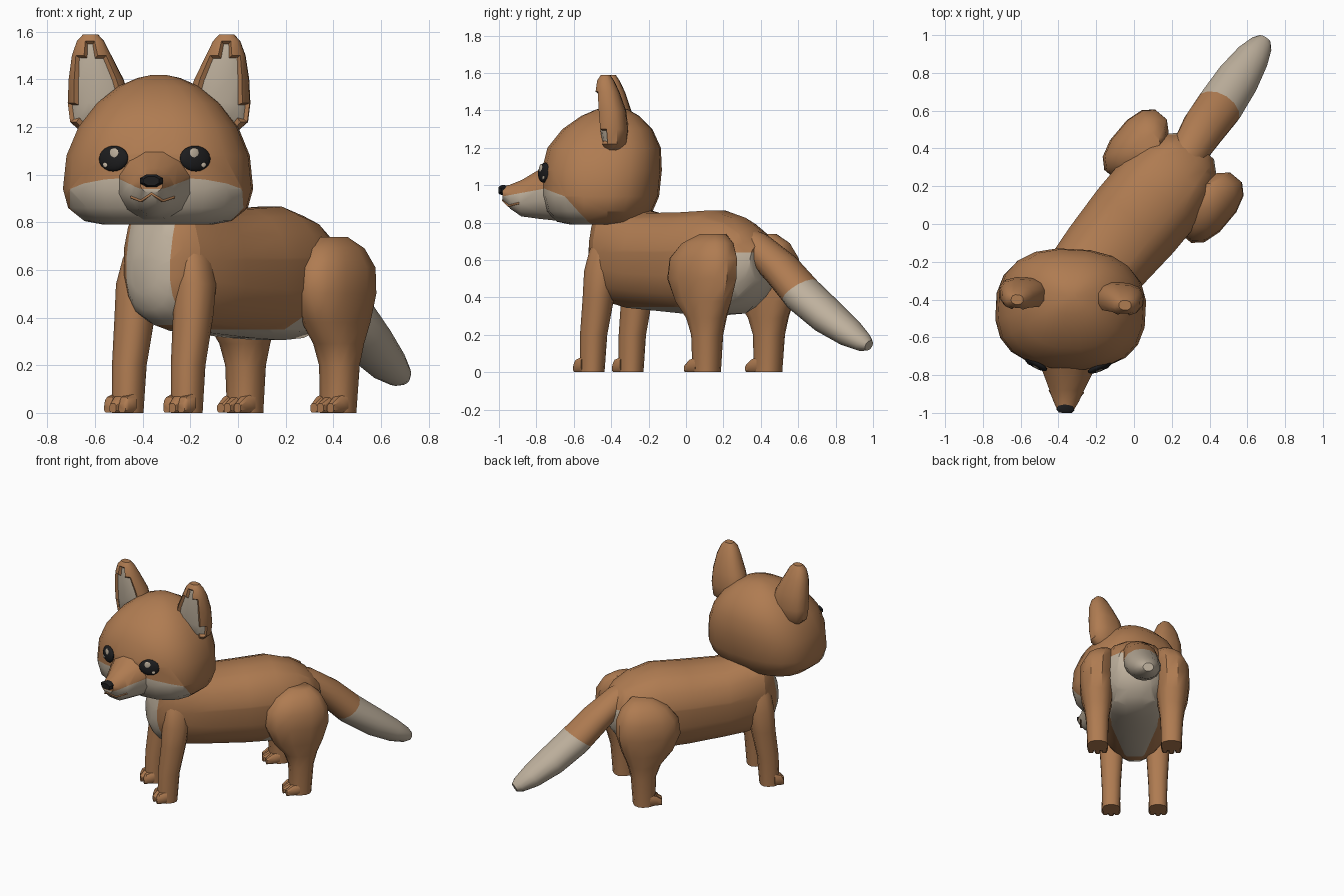
import bpy
import bmesh
from math import sin, cos, pi, radians, copysign
from mathutils import Matrix, Vector

if "Cube" in bpy.data.objects:
    bpy.data.objects.remove(bpy.data.objects["Cube"], do_unlink=True)


def material(name, colour):
    m = bpy.data.materials.new(name)
    m.use_nodes = True
    m.diffuse_color = (*colour, 1)
    m.node_tree.nodes["Principled BSDF"].inputs["Base Color"].default_value = (*colour, 1)
    return m


fur = material("russet fur", (0.43, 0.2, 0.083))
cream = material("cream fur", (0.52, 0.44, 0.34))
black = material("black", (0.012, 0.012, 0.013))

# The trunk is turned away from the head, which looks almost straight ahead
BODY = Matrix.Translation((-0.0575, -0.0625, 0)) @ Matrix.Rotation(radians(-40), 4, "Z")
HEAD = Matrix.Translation((-0.335, -0.45, 0)) @ Matrix.Rotation(radians(-3), 4, "Z")
WORLD = Matrix.Identity(4)


def finish(name, bm, mats, frame, angle=40):
    """Turn a bmesh into a smooth object with sharp creases."""
    bm.transform(frame)
    bmesh.ops.recalc_face_normals(bm, faces=bm.faces)
    mesh = bpy.data.meshes.new(name)
    bm.to_mesh(mesh)
    bm.free()
    for m in mats:
        mesh.materials.append(m)
    mesh.shade_smooth()
    mesh.set_sharp_from_angle(angle=radians(angle))
    ob = bpy.data.objects.new(name, mesh)
    bpy.context.collection.objects.link(ob)
    return ob


def loft(rings, sides=12, power=2.3):
    """Skin rounded sections; each ring is a centre and two half axes."""
    bm = bmesh.new()
    loops = []
    for c, u, v in rings:
        loop = []
        for i in range(sides):
            a = 2 * pi * (i + 0.5) / sides
            p = copysign(abs(cos(a)) ** (2 / power), cos(a))
            q = copysign(abs(sin(a)) ** (2 / power), sin(a))
            loop.append(bm.verts.new(Vector(c) + Vector(u) * p + Vector(v) * q))
        loops.append(loop)
    for a, b in zip(loops, loops[1:]):
        for i in range(sides):
            j = (i + 1) % sides
            bm.faces.new((a[i], a[j], b[j], b[i]))
    bm.faces.new(loops[0][::-1])
    bm.faces.new(loops[-1])
    bmesh.ops.recalc_face_normals(bm, faces=bm.faces)
    return bm


def along_y(y, half, top, bottom):
    return ((0, y, (top + bottom) / 2), (half, 0, 0), (0, 0, (top - bottom) / 2))


def upright(z, x, y, rx, ry):
    return ((x, y, z), (rx, 0, 0), (0, ry, 0))


def paint(bm, cuts, rule):
    """Cut along planes, then colour the faces that satisfy the rule."""
    for co, no in cuts:
        bmesh.ops.bisect_plane(bm, geom=bm.verts[:] + bm.edges[:] + bm.faces[:],
                               plane_co=co, plane_no=no)
    for f in bm.faces:
        f.material_index = int(rule(f.calc_center_median()))


# Trunk with cream chest, belly and rump
trunk = loft([along_y(*r) for r in (
    (-0.525, 0.07, 0.68, 0.50), (-0.495, 0.125, 0.77, 0.43), (-0.46, 0.165, 0.88, 0.39),
    (-0.40, 0.205, 0.90, 0.365), (-0.29, 0.235, 0.89, 0.34), (-0.15, 0.25, 0.855, 0.33),
    (0.10, 0.265, 0.86, 0.31), (0.30, 0.265, 0.87, 0.30), (0.45, 0.235, 0.83, 0.31),
    (0.55, 0.19, 0.77, 0.38), (0.62, 0.11, 0.69, 0.48))], 16)
rump, rise = Vector((0, 0.2, 0.35)), Vector((0, -0.9, 1))
paint(trunk,
      [((0.12, 0, 0), (1, 0, 0)), ((-0.12, 0, 0), (1, 0, 0)), ((0, 0, 0.35), (0, 0, 1)),
       ((0, -0.40, 0), (0, 1, 0)), (rump, rise), ((0, 0, 0.64), (0, 0, 1))],
      lambda c: c.z < 0.35 or (c.y < -0.40 and abs(c.x) < 0.12)
      or (c.z < 0.64 and (c - rump).dot(rise) < 0))
finish("trunk", trunk, (fur, cream), BODY)

# Legs and toes
front_rings = ((0, 0.162, -0.438, 0.062, 0.064), (0.2, 0.161, -0.428, 0.068, 0.07),
               (0.4, 0.16, -0.395, 0.08, 0.08), (0.54, 0.157, -0.38, 0.083, 0.088),
               (0.65, 0.142, -0.37, 0.07, 0.08), (0.74, 0.13, -0.355, 0.04, 0.05))
hind_rings = ((0, 0.255, 0.44, 0.072, 0.072), (0.2, 0.257, 0.445, 0.08, 0.082),
              (0.29, 0.257, 0.44, 0.092, 0.112), (0.38, 0.26, 0.42, 0.108, 0.17),
              (0.5, 0.262, 0.412, 0.12, 0.215), (0.61, 0.257, 0.418, 0.12, 0.208),
              (0.69, 0.235, 0.43, 0.10, 0.155), (0.738, 0.21, 0.445, 0.06, 0.075))
for side, sign in (("left", 1), ("right", -1)):
    for pair, rings, stride in (("front", front_rings, 0.096), ("hind", hind_rings, 0.118)):
        leg = loft([upright(z, x * sign, y, rx, ry) for z, x, y, rx, ry in rings], 12, 2.4)
        finish(f"{pair}_{side}_leg", leg, (fur,), BODY)
        _, x, y, width, _ = rings[0]
        for i in (-1, 0, 1):
            reach = stride - 0.012 * abs(i)
            toe = loft([along_y(-0.02, 0.028, 0.085, 0), along_y(-0.07, 0.027, 0.068, 0),
                        along_y(-reach, 0.019, 0.04, 0)], 8, 3)
            spot = Matrix.Translation((x * sign + i * width * 0.64, y, 0))
            finish(f"{pair}_{side}_toe_{i + 2}", toe, (fur,), BODY @ spot)

# Tail, cream beyond the bend
path = [(0.20, 0.24, 0.745, 0.08), (0.29, 0.38, 0.67, 0.10), (0.37, 0.51, 0.55, 0.118),
        (0.455, 0.625, 0.415, 0.125), (0.545, 0.76, 0.295, 0.117), (0.625, 0.88, 0.205, 0.092),
        (0.674, 0.95, 0.158, 0.062), (0.692, 0.978, 0.143, 0.036)]
rings = []
for i, p in enumerate(path):
    a, b = path[max(i - 1, 0)], path[min(i + 1, len(path) - 1)]
    d = (Vector(b[:3]) - Vector(a[:3])).normalized()
    u = d.cross((0, 0, 1)).normalized()
    rings.append((p[:3], u * p[3], u.cross(d) * p[3] * 0.82))
tail = loft(rings, 14, 2)
bend, heading = Vector((0.45, 0.605, 0.435)), Vector((0.57, 1, -1.5))
paint(tail, [(bend, heading)], lambda c: (c - bend).dot(heading) > 0)
finish("tail", tail, (fur, cream), WORLD)

# Skull with cream cheeks
skull = loft([upright(z, 0, (f + b) / 2 + 0.45, w, (b - f) / 2) for z, w, f, b in (
    (0.79, 0.23, -0.62, -0.30), (0.805, 0.31, -0.69, -0.23), (0.86, 0.378, -0.745, -0.18),
    (0.94, 0.40, -0.768, -0.145), (1.08, 0.385, -0.77, -0.13), (1.20, 0.335, -0.74, -0.135),
    (1.30, 0.258, -0.66, -0.18), (1.37, 0.17, -0.56, -0.25), (1.405, 0.09, -0.48, -0.31),
    (1.418, 0.03, -0.42, -0.36))], 20, 2.5)
slant, hinge = Vector((0, 1, 0.9)), Vector((0, -0.08, 0.83))
brim, cheek = Vector((0, 0.35, 1)), Vector((0, -0.25, 0.965))
paint(skull, [(cheek, brim), (hinge, slant)],
      lambda c: (c - cheek).dot(brim) < 0 and (c - hinge).dot(slant) < 0)
finish("skull", skull, (fur, cream), HEAD)

# Muzzle
muzzle = loft([along_y(*r) for r in (
    (-0.20, 0.20, 1.16, 0.80), (-0.33, 0.14, 1.09, 0.815), (-0.43, 0.095, 1.03, 0.83),
    (-0.49, 0.07, 1.005, 0.872), (-0.53, 0.048, 0.995, 0.922))], 12, 2)
lip_top, lip_slope = Vector((0, -0.53, 0.94)), Vector((0, -0.18, 1))
paint(muzzle, [(lip_top, lip_slope)], lambda c: (c - lip_top).dot(lip_slope) < 0)
finish("muzzle", muzzle, (fur, cream), HEAD)

nose = loft([along_y(-0.50, 0.035, 1.0, 0.955), along_y(-0.535, 0.052, 1.003, 0.945),
             along_y(-0.551, 0.036, 0.994, 0.952)], 8, 2)
finish("nose", nose, (black,), HEAD)

# Mouth line
line = bpy.data.curves.new("mouth", "CURVE")
line.dimensions = "3D"
line.bevel_depth = 0.006
line.bevel_resolution = 1
half_lip = [(0.09, -0.435, 0.905), (0.045, -0.497, 0.889)]
lip = half_lip + [(0, -0.53, 0.92)] + [(-x, y, z) for x, y, z in half_lip[::-1]]
spline = line.splines.new("POLY")
spline.points.add(len(lip) - 1)
for point, co in zip(spline.points, lip):
    point.co = (*co, 1)
line.materials.append(fur)
mouth = bpy.data.objects.new("mouth", line)
mouth.matrix_world = HEAD
bpy.context.collection.objects.link(mouth)


def button(name, mat, frame, size):
    """A flattened ball that faces the front of its frame."""
    bm = bmesh.new()
    bmesh.ops.create_uvsphere(bm, u_segments=16, v_segments=10, radius=1)
    bm.transform(Matrix.Diagonal((*size, 1)))
    finish(name, bm, (mat,), frame, 60)


for side, sign in (("left", 1), ("right", -1)):
    # Hollow ear with a cream inside
    ear = loft([upright(z, x * sign, y, rx, ry) for z, x, y, rx, ry in (
        (1.185, 0.245, 0.075, 0.09, 0.045), (1.22, 0.248, 0.075, 0.128, 0.072),
        (1.30, 0.25, 0.073, 0.136, 0.083), (1.40, 0.264, 0.063, 0.117, 0.081),
        (1.50, 0.282, 0.045, 0.084, 0.064), (1.56, 0.286, 0.035, 0.058, 0.045),
        (1.588, 0.286, 0.035, 0.032, 0.026))], 12, 2.5)
    inside = []
    for f in ear.faces:
        c = f.calc_center_median()
        top = 1.55 if abs(c.x - 0.285 * sign) < 0.02 else 1.5
        if f.normal.y < -0.65 and 1.2 < c.z < top:
            inside.append(f)
    bmesh.ops.inset_region(ear, faces=inside, thickness=0.014, depth=-0.015)
    for f in inside:
        f.material_index = 1
    finish(f"{side}_ear", ear, (fur, cream), HEAD)

    # Eye and its two glints
    eye = HEAD @ Matrix.Translation((0.172 * sign, -0.298, 1.067)) \
        @ Matrix.Rotation(radians(27 * sign), 4, "Z") @ Matrix.Rotation(radians(-6), 4, "X")
    button(f"{side}_eye", black, eye, (0.071, 0.022, 0.054))
    button(f"{side}_large_glint", cream,
           eye @ Matrix.Translation((-0.012 * sign, -0.019, 0.022)), (0.021, 0.004, 0.022))
    button(f"{side}_small_glint", cream,
           eye @ Matrix.Translation((0.029 * sign, -0.016, -0.028)), (0.012, 0.004, 0.011))
